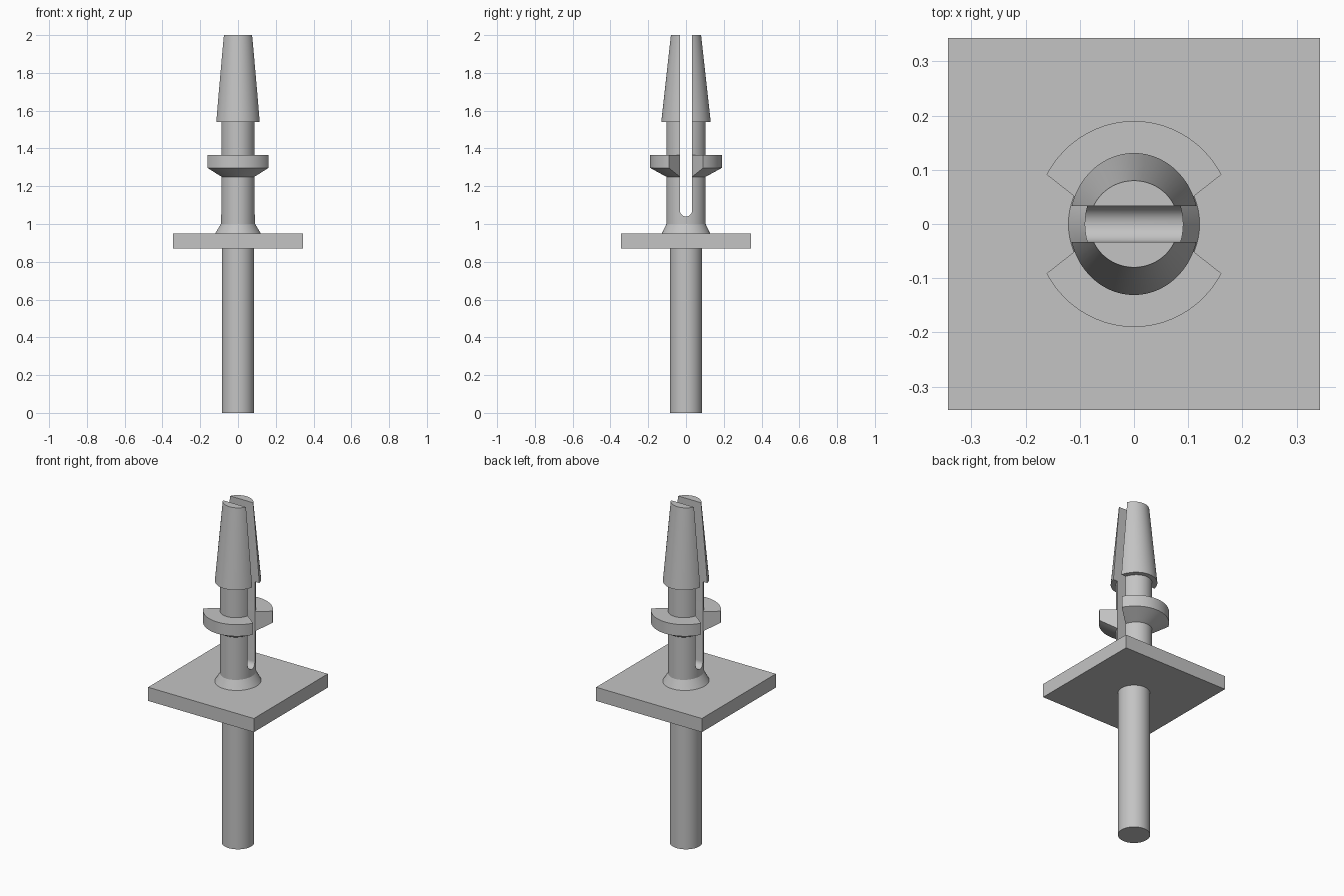
import bpy, bmesh, math
from mathutils import Vector

cube = bpy.data.objects.get("Cube")
if cube:
    bpy.data.objects.remove(cube, do_unlink=True)

grey = bpy.data.materials.new("light_grey_plastic")
grey.use_nodes = True
colour = (0.55, 0.55, 0.55, 1)
grey.diffuse_color = colour
grey.node_tree.nodes["Principled BSDF"].inputs["Base Color"].default_value = colour


def make(name, bm):
    bmesh.ops.recalc_face_normals(bm, faces=bm.faces)
    mesh = bpy.data.meshes.new(name)
    bm.to_mesh(mesh)
    bm.free()
    obj = bpy.data.objects.new(name, mesh)
    bpy.context.collection.objects.link(obj)
    mesh.materials.append(grey)
    return obj


def lathe(name, profile, sides=64):
    """Capped stack of ellipses, each given as x radius, y radius, height."""
    bm = bmesh.new()
    rings = []
    for rx, ry, z in profile:
        angles = [math.tau * i / sides for i in range(sides)]
        rings.append([bm.verts.new((rx * math.cos(a), ry * math.sin(a), z)) for a in angles])
    for low, high in zip(rings, rings[1:]):
        for i in range(sides):
            j = (i + 1) % sides
            bm.faces.new((low[i], low[j], high[j], high[i]))
    bm.faces.new(rings[0])
    bm.faces.new(rings[-1])
    return make(name, bm)


def prism(name, points, direction):
    bm = bmesh.new()
    face = bm.faces.new([bm.verts.new(p) for p in points])
    ext = bmesh.ops.extrude_face_region(bm, geom=[face])
    moved = [v for v in ext["geom"] if isinstance(v, bmesh.types.BMVert)]
    bmesh.ops.translate(bm, verts=moved, vec=Vector(direction))
    return make(name, bm)


def cut(obj, *cutters):
    for cutter in cutters:
        mod = obj.modifiers.new("cut", 'BOOLEAN')
        mod.operation = 'DIFFERENCE'
        mod.solver = 'EXACT'
        mod.object = cutter
        cutter.hide_render = True
        cutter.hide_set(True)


def smooth(obj):
    bpy.ops.object.select_all(action='DESELECT')
    obj.select_set(True)
    bpy.context.view_layer.objects.active = obj
    # bake the cuts before shading
    for mod in list(obj.modifiers):
        bpy.ops.object.modifier_apply(modifier=mod.name)
    bpy.ops.object.shade_smooth_by_angle(angle=math.radians(25))


# Round pin and square flange
pin = lathe("lower_pin", [(0.086, 0.086, 0), (0.086, 0.086, 0.88)])
s = 0.343
prism("square_flange", [(-s, -s, 0.87), (s, -s, 0.87), (s, s, 0.87), (-s, s, 0.87)], (0, 0, 0.08))

# Flared foot, oval stem and tapered snap head
snap = lathe("split_snap_post", [
    (0.124, 0.13, 0.945), (0.091, 0.104, 1.0), (0.091, 0.104, 1.54),
    (0.119, 0.131, 1.54), (0.082, 0.08, 2.0)])

# Collar with a bevelled underside
collar = lathe("split_collar", [
    (0.091, 0.104, 1.25), (0.184, 0.19, 1.297), (0.184, 0.19, 1.365), (0.08, 0.09, 1.365)])

# Round-bottomed slot along x
w = 0.033
arc = [math.pi + math.pi * i / 16 for i in range(17)]
slot = prism("slot_cutter",
             [(-0.4, w * math.cos(a), 1.073 + w * math.sin(a)) for a in arc]
             + [(-0.4, w, 2.2), (-0.4, -w, 2.2)], (0.8, 0, 0))

# Side gaps in the collar
gaps = [prism("collar_gap_cutter",
              [(side * 0.045, 0, 1.1), (side * 0.3, 0.2, 1.1), (side * 0.3, -0.2, 1.1)],
              (0, 0, 0.4)) for side in (-1, 1)]

cut(snap, slot)
cut(collar, slot, *gaps)
for part in (pin, snap, collar):
    smooth(part)
for helper in [slot] + gaps:
    bpy.data.objects.remove(helper, do_unlink=True)
